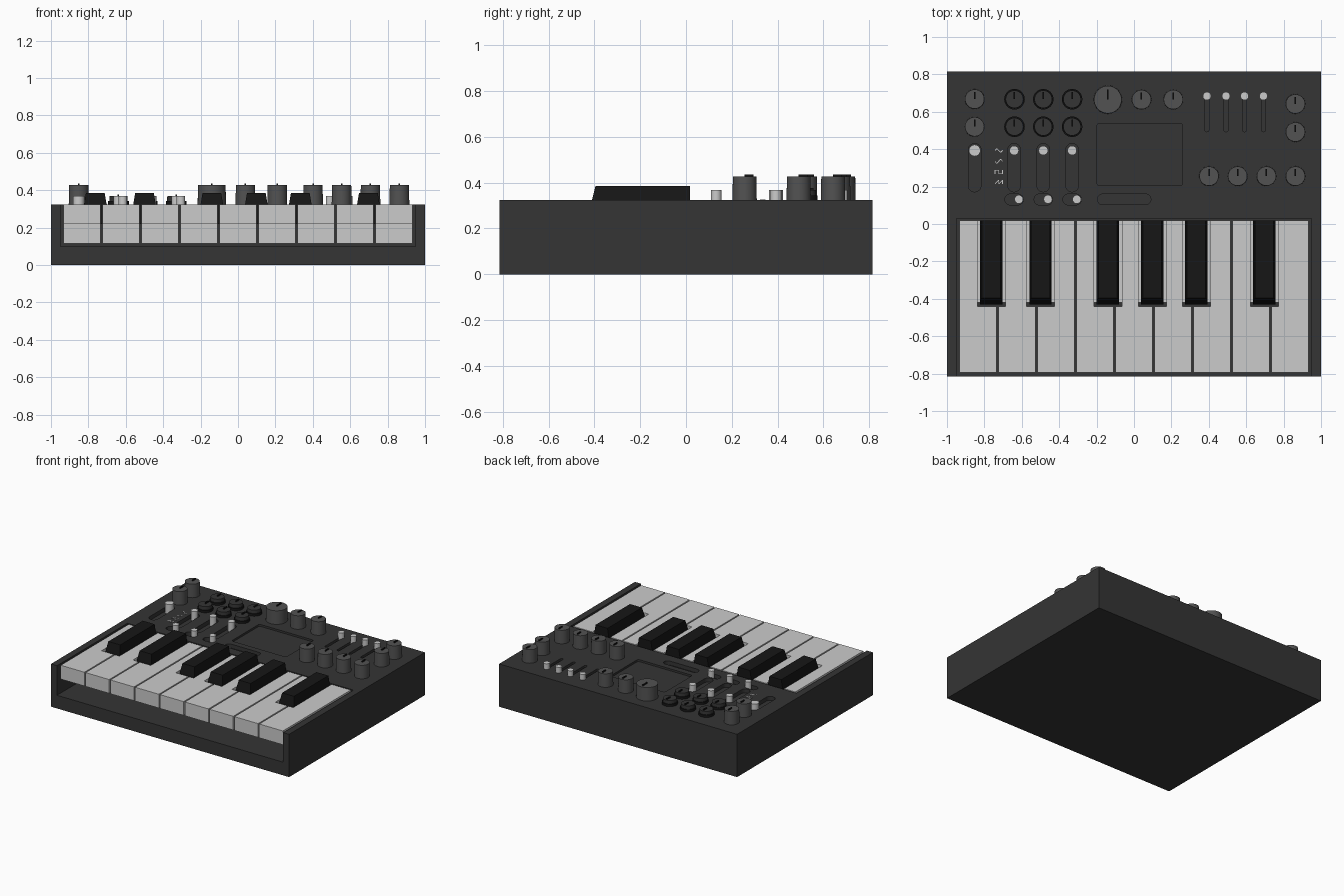
import bpy, bmesh, math
from mathutils import Matrix

if "Cube" in bpy.data.objects:
    bpy.data.objects.remove(bpy.data.objects["Cube"])

TOP = 0.325          # panel height
FRONT, BACK = -0.815, 0.815


def material(name, v):
    m = bpy.data.materials.new(name)
    m.diffuse_color = (v, v, v, 1)
    m.use_nodes = True
    m.node_tree.nodes["Principled BSDF"].inputs["Base Color"].default_value = m.diffuse_color
    return m


BODY = material("charcoal", 0.035)
KNOB = material("dark_grey", 0.085)
BLACK = material("black", 0.008)
LIGHT = material("light_grey", 0.6)


def finish(name, bm, mat, smooth=False):
    bmesh.ops.recalc_face_normals(bm, faces=bm.faces)
    me = bpy.data.meshes.new(name)
    bm.to_mesh(me)
    bm.free()
    ob = bpy.data.objects.new(name, me)
    bpy.context.collection.objects.link(ob)
    me.materials.append(mat)
    if smooth:
        bpy.context.view_layer.objects.active = ob
        ob.select_set(True)
        bpy.ops.object.shade_smooth_by_angle(angle=math.radians(35))
        ob.select_set(False)
    return ob


def prism(bm, pts, z0, z1):
    """Extrude a flat outline from z0 to z1."""
    f = bm.faces.new([bm.verts.new((x, y, z0)) for x, y in pts])
    ext = bmesh.ops.extrude_face_region(bm, geom=[f])["geom"]
    for v in ext:
        if isinstance(v, bmesh.types.BMVert):
            v.co.z = z1


def rect(x0, x1, y0, y1):
    return [(x0, y0), (x1, y0), (x1, y1), (x0, y1)]


def rounded(x0, x1, y0, y1, r, n=8):
    pts = []
    corners = [(x1 - r, y1 - r), (x0 + r, y1 - r), (x0 + r, y0 + r), (x1 - r, y0 + r)]
    for k, (cx, cy) in enumerate(corners):
        for i in range(n + 1):
            a = math.pi / 2 * (k + i / n)
            pts.append((cx + r * math.cos(a), cy + r * math.sin(a)))
    return pts


def cyl(bm, x, y, r0, r1, z0, z1, n=32):
    bmesh.ops.create_cone(bm, cap_ends=True, segments=n, radius1=r0, radius2=r1,
                          depth=z1 - z0, matrix=Matrix.Translation((x, y, (z0 + z1) / 2)))


# Case with keyboard bay, display recess and slider slots
bm = bmesh.new()
prism(bm, rect(-1, 1, FRONT, BACK), 0, TOP)
case = finish("case", bm, BODY)

bm = bmesh.new()
prism(bm, rect(-0.95, 0.95, FRONT - 0.1, 0.03), 0.1, TOP + 0.1)
slot_z = (TOP - 0.03, TOP + 0.05)
prism(bm, rounded(-0.198, 0.26, 0.205, 0.538, 0.015), TOP - 0.015, TOP + 0.05)
SLIDERS = [-0.641, -0.485, -0.331]
FADERS = [0.39, 0.492, 0.591, 0.692]
for x in [-0.852] + SLIDERS:
    prism(bm, rounded(x - 0.034, x + 0.034, 0.172, 0.43, 0.0335), *slot_z)
for x in SLIDERS:
    prism(bm, rounded(x - 0.049, x + 0.049, 0.102, 0.16, 0.0285), *slot_z)
for x in FADERS:
    prism(bm, rounded(x - 0.011, x + 0.011, 0.493, 0.7, 0.0105, 4), *slot_z)
prism(bm, rounded(-0.195, 0.09, 0.103, 0.16, 0.028), *slot_z)
cutter = finish("case_cutter", bm, BODY)
cutter.hide_render = True
mod = case.modifiers.new("recesses", "BOOLEAN")
mod.operation, mod.solver, mod.object = "DIFFERENCE", "EXACT", cutter
bpy.context.view_layer.objects.active = case
bpy.ops.object.modifier_apply(modifier="recesses")
bpy.data.objects.remove(cutter)

# White keys, notched around the black keys, with a deeper rear body
BLACK_X = [-0.763, -0.5, -0.14, 0.098, 0.333, 0.697]
PITCH, NOTCH, NOTCH_Y = 0.2085, 0.075, -0.44
for i in range(9):
    x0 = -0.938 + i * PITCH + 0.005
    x1 = x0 + PITCH - 0.01
    a, b = x0, x1
    for c in BLACK_X:
        if c - NOTCH < x0 < c + NOTCH:
            a = c + NOTCH
        if c - NOTCH < x1 < c + NOTCH:
            b = c - NOTCH
    bm = bmesh.new()
    pts = [(x0, -0.795), (x1, -0.795), (x1, NOTCH_Y)]
    pts += [(b, NOTCH_Y)] if b < x1 else []
    pts += [(b, 0.02), (a, 0.02)]
    pts += [(a, NOTCH_Y)] if a > x0 else []
    pts += [(x0, NOTCH_Y)]
    prism(bm, pts, 0.22, TOP)
    prism(bm, rect(x0, x1, -0.42, 0.02), 0.115, 0.22)
    finish(f"white_key_{i + 1}", bm, LIGHT)

# Black keys, tapered toward the top
for i, c in enumerate(BLACK_X):
    bm = bmesh.new()
    rings = [(0.06, -0.43, 0.22), (0.06, -0.41, TOP), (0.05, -0.395, 0.385)]
    loops = [[bm.verts.new((x, y, z)) for x, y in rect(c - w, c + w, yf, 0.018)]
             for w, yf, z in rings]
    for lo, hi in zip(loops, loops[1:]):
        for k in range(4):
            bm.faces.new((lo[k], lo[(k + 1) % 4], hi[(k + 1) % 4], hi[k]))
    bm.faces.new(loops[0])
    bm.faces.new(loops[-1])
    finish(f"black_key_{i + 1}", bm, BLACK)


def pointer(name, x, y, r, z):
    bm = bmesh.new()
    prism(bm, rect(x - 0.004, x + 0.004, y, y + r * 0.8), z - 0.005, z + 0.009)
    finish(name, bm, BLACK)


# Tall knobs
TALL = [(-0.852, 0.668), (-0.852, 0.52), (0.04, 0.665), (0.21, 0.665), (0.863, 0.642),
        (0.863, 0.492)] + [(x, 0.256) for x in (0.401, 0.554, 0.708, 0.863)]
for i, (x, y, r) in enumerate([(x, y, 0.053) for x, y in TALL] + [(-0.14, 0.665, 0.076)]):
    bm = bmesh.new()
    cyl(bm, x, y, r, r * 0.97, TOP - 0.003, 0.427)
    finish(f"tall_knob_{i + 1}", bm, KNOB, True)
    pointer(f"tall_knob_pointer_{i + 1}", x, y, r * 0.9, 0.427)

# Low knobs on black collars
for i, (x, y) in enumerate((x, y) for y in (0.667, 0.52) for x in (-0.639, -0.485, -0.331)):
    bm = bmesh.new()
    cyl(bm, x, y, 0.055, 0.055, TOP - 0.003, TOP + 0.018)
    finish(f"low_knob_collar_{i + 1}", bm, BLACK, True)
    bm = bmesh.new()
    cyl(bm, x, y, 0.049, 0.047, TOP + 0.01, 0.368)
    finish(f"low_knob_{i + 1}", bm, BODY, True)
    pointer(f"low_knob_pointer_{i + 1}", x, y, 0.047, 0.368)

# Light caps of the sliders, switches and faders
caps = [(-0.852, 0.393, 0.031)] + [(x, 0.393, 0.025) for x in SLIDERS]
caps += [(x + 0.025, 0.132, 0.023) for x in SLIDERS] + [(x, 0.684, 0.022) for x in FADERS]
for i, (x, y, r) in enumerate(caps):
    bm = bmesh.new()
    cyl(bm, x, y, r, r, TOP - 0.03, 0.368, 24)
    finish(f"slider_cap_{i + 1}", bm, LIGHT, True)

# Small waveform marks beside the first slider
sine = [(t / 8 - 1, math.sin(t / 8 * math.pi - math.pi)) for t in range(17)]
triangle = [(-1, 0), (-0.5, 1), (0.5, -1), (1, 0)]
square = [(-1, -1), (-1, 1), (0, 1), (0, -1), (1, -1), (1, 1)]
saw = [(-1, -1), (0, 1), (0, -1), (1, 1), (1, -1)]
for name, y, wave in (("triangle", 0.393, triangle), ("sine", 0.335, sine),
                      ("square", 0.278, square), ("saw", 0.225, saw)):
    bm = bmesh.new()
    pts = [(-0.723 + px * 0.02, y + py * 0.01) for px, py in wave]
    for (ax, ay), (bx, by) in zip(pts, pts[1:]):
        d = math.hypot(bx - ax, by - ay)
        nx, ny = -(by - ay) / d * 0.002, (bx - ax) / d * 0.002
        prism(bm, [(ax + nx, ay + ny), (ax - nx, ay - ny), (bx - nx, by - ny),
                   (bx + nx, by + ny)], TOP - 0.002, TOP + 0.002)
    finish(f"{name}_wave_mark", bm, LIGHT)
